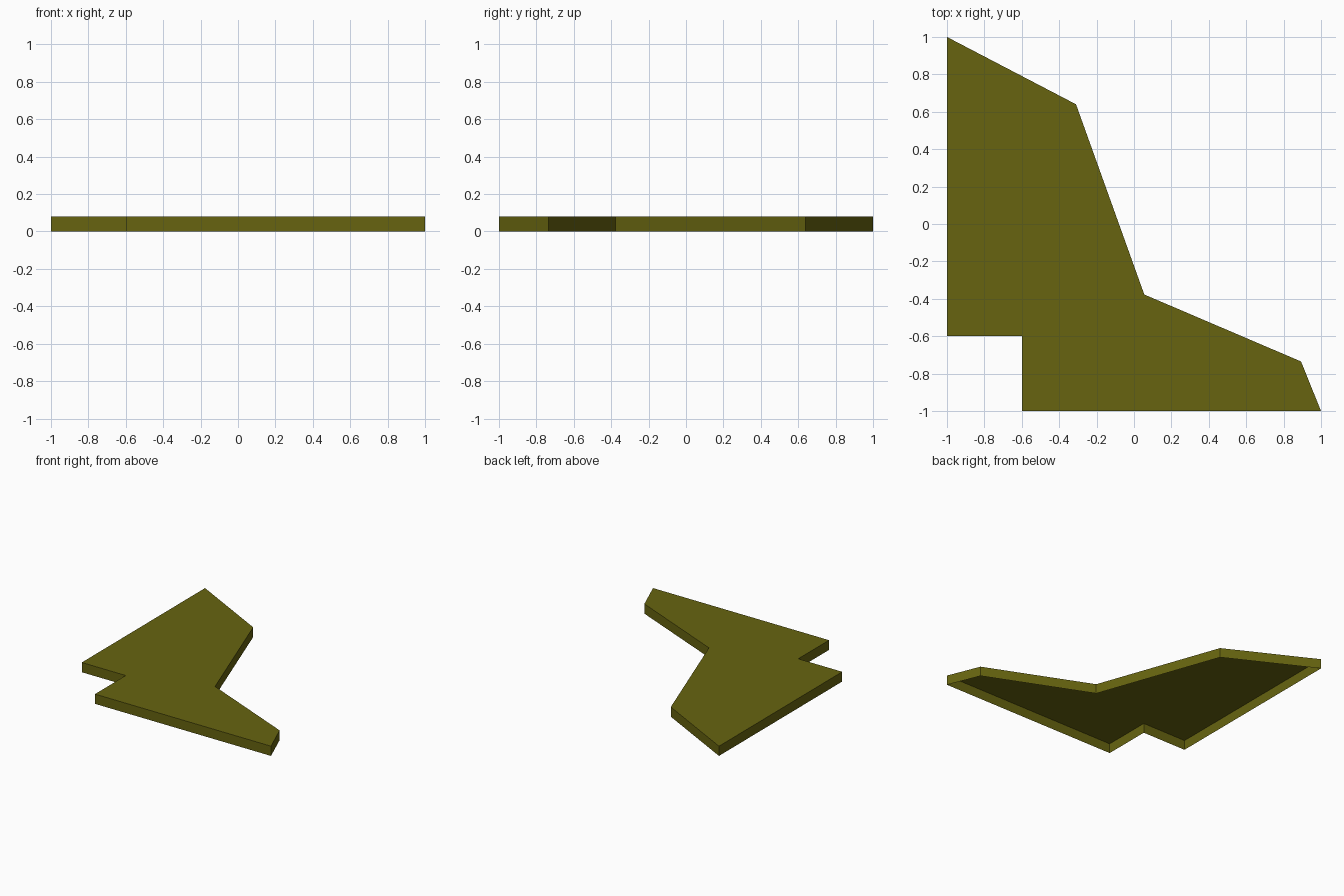
import bpy
import bmesh

default_cube = bpy.data.objects.get("Cube")
if default_cube:
    bpy.data.objects.remove(default_cube, do_unlink=True)

HEIGHT = 0.08

# Plan outline, counter-clockwise from the notch
OUTLINE = [
    (-0.6, -0.6), (-0.6, -1), (1, -1), (0.893, -0.735),
    (0.055, -0.377), (-0.31, 0.64), (-1, 1), (-1, -0.6),
]


def flat_material(name, color):
    mat = bpy.data.materials.new(name)
    mat.use_nodes = True
    mat.diffuse_color = color
    bsdf = next(n for n in mat.node_tree.nodes if n.type == "BSDF_PRINCIPLED")
    bsdf.inputs["Base Color"].default_value = color
    return mat


def open_slab(name, outline, height, mat):
    """Top plate with thin side walls and an open underside."""
    bm = bmesh.new()
    low = [bm.verts.new((x, y, 0)) for x, y in outline]
    high = [bm.verts.new((x, y, height)) for x, y in outline]
    bm.faces.new(high)
    for i in range(len(outline)):
        j = (i + 1) % len(outline)
        bm.faces.new((low[i], low[j], high[j], high[i]))
    mesh = bpy.data.meshes.new(name)
    bm.to_mesh(mesh)
    bm.free()
    mesh.materials.append(mat)
    obj = bpy.data.objects.new(name, mesh)
    bpy.context.collection.objects.link(obj)
    return obj


# Corner plate, hollow from below
olive = flat_material("olive", (0.135, 0.127, 0.005, 1))
open_slab("corner_plate", OUTLINE, HEIGHT, olive)
